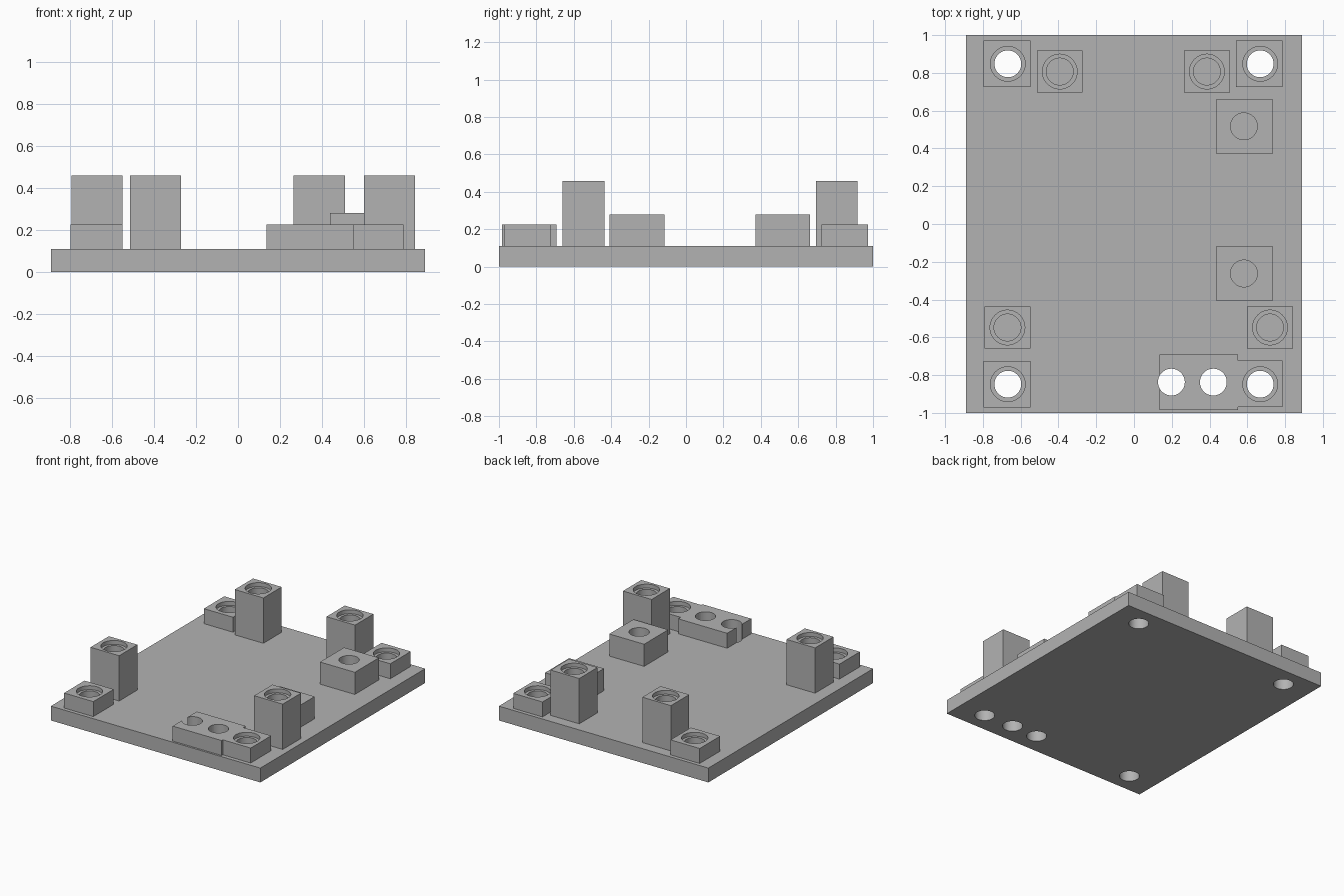
import bpy
import bmesh
from math import radians

if "Cube" in bpy.data.objects:
    bpy.data.objects.remove(bpy.data.objects["Cube"], do_unlink=True)

PLATE_TOP = 0.11
LOW, MID, TALL = 0.225, 0.28, 0.458
HOLE, BORE, BORE_DEPTH = 0.071, 0.092, 0.03

grey = bpy.data.materials.new("plain grey")
grey.use_nodes = True
colour = (0.45, 0.45, 0.45, 1)
grey.diffuse_color = colour
grey.node_tree.nodes["Principled BSDF"].inputs["Base Color"].default_value = colour


def prism(name, outline, bottom, top):
    """Extrude a flat outline upward into a solid."""
    bm = bmesh.new()
    face = bm.faces.new([bm.verts.new((x, y, bottom)) for x, y in outline])
    grown = bmesh.ops.extrude_face_region(bm, geom=[face], use_keep_orig=True)
    verts = [v for v in grown["geom"] if isinstance(v, bmesh.types.BMVert)]
    bmesh.ops.translate(bm, verts=verts, vec=(0, 0, top - bottom))
    bmesh.ops.recalc_face_normals(bm, faces=bm.faces)
    mesh = bpy.data.meshes.new(name)
    bm.to_mesh(mesh)
    bm.free()
    mesh.materials.append(grey)
    obj = bpy.data.objects.new(name, mesh)
    bpy.context.collection.objects.link(obj)
    return obj


def rectangle(cx, cy, w, d):
    return [(cx + sx * w / 2, cy + sy * d / 2)
            for sx, sy in ((-1, -1), (1, -1), (1, 1), (-1, 1))]


def drill(obj, x, y, radius, bottom, top):
    """Cut a round hole and discard the cutter."""
    bpy.ops.mesh.primitive_cylinder_add(
        vertices=48, radius=radius, depth=top - bottom,
        location=(x, y, (top + bottom) / 2))
    cutter = bpy.context.object
    cutter.hide_render = True
    cutter.data.materials.append(grey)
    cut = obj.modifiers.new("hole", "BOOLEAN")
    cut.operation, cut.solver, cut.object = "DIFFERENCE", "EXACT", cutter
    bpy.ops.object.select_all(action="DESELECT")
    bpy.context.view_layer.objects.active = obj
    obj.select_set(True)
    bpy.ops.object.modifier_apply(modifier=cut.name)
    bpy.data.objects.remove(cutter, do_unlink=True)


def smooth(obj):
    bpy.ops.object.select_all(action="DESELECT")
    bpy.context.view_layer.objects.active = obj
    obj.select_set(True)
    bpy.ops.object.shade_smooth_by_angle(angle=radians(30))


def boss(name, outline, top, hole, bored=True):
    """Block on the plate with a hole and an optional counterbore."""
    obj = prism(name, outline, PLATE_TOP, top)
    drill(obj, *hole, HOLE, PLATE_TOP - 0.1, top + 0.1)
    if bored:
        drill(obj, *hole, BORE, top - BORE_DEPTH, top + 0.1)
    smooth(obj)
    return obj


# Base plate with through holes at the corners and under the connector strip
corners = [(sx * 0.668, sy * 0.848) for sx in (-1, 1) for sy in (-1, 1)]
strip_holes = [(0.198, -0.837), (0.42, -0.837)]
plate = prism("base_plate", rectangle(0, 0, 1.78, 2), 0, PLATE_TOP)
for x, y in corners + strip_holes:
    drill(plate, x, y, HOLE, -0.1, PLATE_TOP + 0.1)
smooth(plate)

# Low corner bosses
for name, x, y in (("front_right", -0.668, -0.848),
                   ("back_right", -0.668, 0.848),
                   ("back_left", 0.668, 0.848)):
    centre = x - 0.005
    boss(name + "_corner_boss", rectangle(centre, y, 0.248, 0.248), LOW, (x, y))

# Corner boss joined to a wider strip whose end hole breaks the side
strip = boss("front_left_strip",
             [(0.135, -0.985), (0.55, -0.985), (0.55, -0.97), (0.787, -0.97),
              (0.787, -0.722), (0.55, -0.722), (0.55, -0.692), (0.135, -0.692)],
             LOW, (0.668, -0.848))
for x, y in strip_holes:
    drill(strip, x, y, HOLE, 0, LOW + 0.1)
smooth(strip)

# Tall standoffs
for name, x, y in (("front_right", -0.67, -0.548), ("front_left", 0.72, -0.548),
                   ("back_right", -0.393, 0.807), ("back_left", 0.386, 0.807)):
    boss(name + "_standoff", rectangle(x, y, 0.243, 0.222), TALL, (x, y))

# Medium posts with plain holes
for name, y in (("front", -0.262), ("back", 0.517)):
    boss(name + "_post", rectangle(0.585, y, 0.296, 0.292), MID,
         (0.582, y), bored=False)
